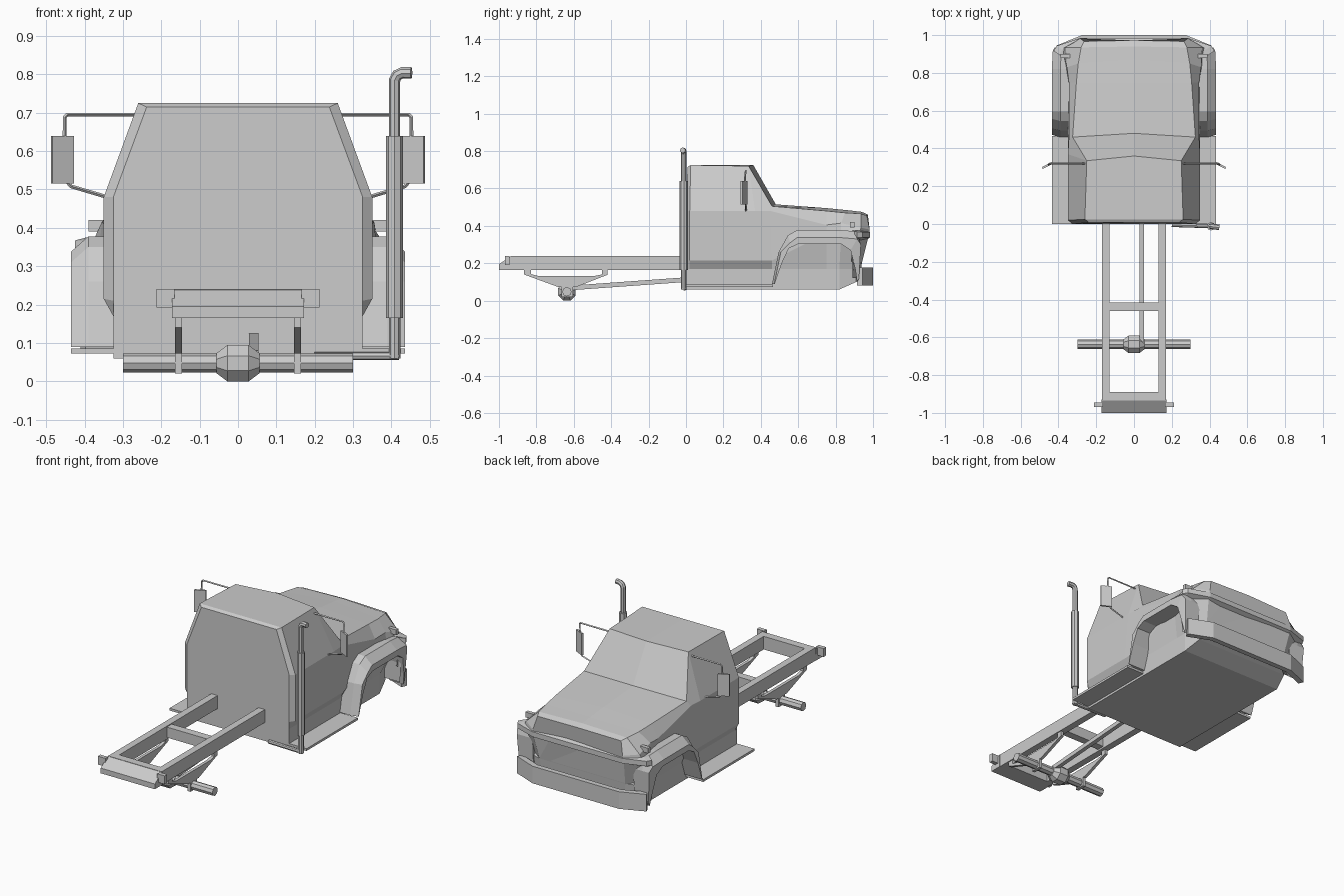
import bpy
import bmesh
from mathutils import Vector

if "Cube" in bpy.data.objects:
    bpy.data.objects.remove(bpy.data.objects["Cube"])

GREY = (0.6, 0.6, 0.6, 1)
grey = bpy.data.materials.new("light grey")
grey.use_nodes = True
grey.diffuse_color = GREY
grey.node_tree.nodes["Principled BSDF"].inputs["Base Color"].default_value = GREY


def finish(name, bm):
    bmesh.ops.recalc_face_normals(bm, faces=bm.faces)
    mesh = bpy.data.meshes.new(name)
    bm.to_mesh(mesh)
    bm.free()
    mesh.materials.append(grey)
    obj = bpy.data.objects.new(name, mesh)
    bpy.context.collection.objects.link(obj)
    return obj


def skin(rings):
    """Join equal rings of points with quads and cap both ends."""
    bm = bmesh.new()
    rows = [[bm.verts.new(p) for p in ring] for ring in rings]
    n = len(rows[0])
    for a, b in zip(rows, rows[1:]):
        for i in range(n):
            j = (i + 1) % n
            bm.faces.new((a[i], a[j], b[j], b[i]))
    bm.faces.new(rows[0])
    bm.faces.new(rows[-1])
    return bm


def mirrored(half):
    return half + [(-x, y, z) for x, y, z in reversed(half) if abs(x) > 1e-5]


def box(name, x, y, z):
    ring = [(x[0], y[0]), (x[1], y[0]), (x[1], y[1]), (x[0], y[1])]
    return finish(name, skin([[(a, b, c) for a, b in ring] for c in z]))


def side_prism(name, outline, x0, x1):
    """Extrude a (y, z) outline along x."""
    return finish(name, skin([[(x, y, z) for y, z in outline] for x in (x0, x1)]))


def tube(name, points, radius, detail=2):
    curve = bpy.data.curves.new(name, "CURVE")
    curve.dimensions = "3D"
    curve.bevel_depth = radius
    curve.bevel_resolution = detail
    curve.use_fill_caps = True
    line = curve.splines.new("POLY")
    line.points.add(len(points) - 1)
    for p, co in zip(line.points, points):
        p.co = (*co, 1)
    temp = bpy.data.objects.new(name + "_path", curve)
    bpy.context.collection.objects.link(temp)
    bpy.context.view_layer.update()
    ev = temp.evaluated_get(bpy.context.evaluated_depsgraph_get())
    bm = bmesh.new()
    bm.from_mesh(bpy.data.meshes.new_from_object(ev))
    for f in bm.faces:
        f.smooth = False
    bpy.data.objects.remove(temp)
    return finish(name, bm)


# Cab and hood, lofted from back to nose
def cab_ring(low_y, low_x, low_z, sill, waist, shoulder, edge, crown):
    half = [(low_x, low_y, low_z), sill, waist, shoulder, edge, (0, *crown)]
    return mirrored(half)


finish("cab_and_hood", skin([
    cab_ring(0, .325, .06, (.325, 0, .17), (.325, 0, .21), (.325, 0, .48), (.238, .008, .715), (.008, .715)),
    cab_ring(.02, .325, .06, (.325, .02, .17), (.35, .02, .215), (.35, .02, .48), (.26, .025, .725), (.025, .725)),
    cab_ring(.34, .325, .06, (.325, .34, .17), (.35, .34, .215), (.35, .37, .48), (.25, .335, .72), (.36, .725)),
    cab_ring(.46, .325, .06, (.325, .46, .17), (.35, .46, .215), (.345, .45, .48), (.325, .46, .505), (.48, .515)),
    cab_ring(.75, .325, .06, (.325, .75, .17), (.345, .75, .36), (.345, .75, .405), (.305, .75, .48), (.75, .495)),
    cab_ring(.82, .325, .06, (.325, .82, .17), (.36, .83, .36), (.355, .83, .415), (.295, .85, .47), (.87, .483)),
    cab_ring(.91, .30, .10, (.30, .91, .17), (.38, .93, .36), (.36, .935, .39), (.28, .935, .465), (.94, .475)),
    cab_ring(.93, .27, .11, (.27, .935, .18), (.29, .98, .36), (.285, .982, .38), (.265, .967, .455), (.972, .46)),
]))

# Nose below the hood, with a protruding lip and recessed headlights
def nose_ring(z, back, shrink):
    plan = [(.40, .90), (.425, .915), (.41, .943), (.285, .985)]
    return mirrored([(x - shrink, max(y - back, .89), z) for x, y in plan])


nose = skin([nose_ring(.12, .055, .02), nose_ring(.20, .045, .015), nose_ring(.325, .024, .01),
             nose_ring(.338, 0, 0), nose_ring(.367, 0, 0), nose_ring(.375, .02, .03)])
nose.normal_update()
bmesh.ops.recalc_face_normals(nose, faces=nose.faces)
lamps = []
for f in nose.faces:
    c = f.calc_center_median()
    if .2 < c.z < .32 and abs(c.x) > .28 and f.normal.y > .6:
        lamps.append(f)
bmesh.ops.inset_individual(nose, faces=lamps, thickness=.012, depth=-.015)
finish("nose", nose)

# Front bumper wrapping the corners
outer = [(.41, .945), (.275, 1.0), (-.275, 1.0), (-.41, .945)]
inner = [(x * .97, y - .03) for x, y in reversed(outer)]
finish("front_bumper", skin([[(x, y, z) for x, y in outer + inner] for z in (.08, .178)]))

# Wheel arches: outer edge and inner edge points in (y, z), plus outer x
arch = [((.46, .09), (.475, .09), .435), ((.495, .26), (.512, .20), .435),
        ((.545, .35), (.55, .28), .435), ((.595, .378), (.60, .303), .435),
        ((.82, .378), (.83, .303), .435), ((.915, .37), (.88, .27), .43),
        ((.935, .30), (.905, .17), .42), ((.925, .12), (.915, .10), .41)]
spring = [(-.865, .168), (-.865, .14), (-.79, .112), (-.68, .072), (-.59, .072), (-.48, .115),
          (-.42, .138), (-.42, .168), (-.45, .168), (-.45, .14), (-.49, .132), (-.79, .132),
          (-.83, .142), (-.83, .168)]

for side, s in (("left", 1), ("right", -1)):
    rings = []
    for i, ((yo, zo), (yi, zi), w) in enumerate(arch):
        drop = .04 if 1 < i < 6 else 0
        push = .012 if i < 3 else 0
        rings.append([(s * .32, yo, zo), (s * (w - .045), yo, zo),
                      (s * w, yo + push, max(zo - drop, zi)), (s * w, yi, zi), (s * .32, yi, zi)])
    finish(side + "_fender", skin(rings))

    # Running board and marker lamp
    box(side + "_step", (s * .24, s * .435), (0, .465), (.073, .086))
    box(side + "_marker_lamp", (s * .34, s * .39), (.878, .9), (.39, .42))

    # Mirror with its two arms
    plate = [(.432, .33), (.487, .302), (.483, .292), (.428, .32)]
    finish(side + "_mirror", skin([[(s * x, y, z) for x, y in plate] for z in (.515, .64)]))
    tube(side + "_mirror_upper_arm", [(s * .25, .32, .695), (s * .445, .32, .695),
                                      (s * .452, .318, .688), (s * .452, .314, .63)], .005, 0)
    tube(side + "_mirror_lower_arm", [(s * .445, .318, .52), (s * .435, .32, .508), (s * .34, .32, .48)], .005, 0)

    # Frame rail, tail lamp, leaf spring and axle clamp
    box(side + "_frame_rail", (s * .13, s * .17), (-.935, .05), (.165, .24))
    box(side + "_tail_lamp", (s * .165, s * .212), (-.968, -.945), (.192, .24))
    side_prism(side + "_leaf_spring", spring, s * .146, s * .164)
    box(side + "_axle_clamp", (s * .146, s * .164), (-.665, -.605), (.02, .085))

# Frame cross members and sloped rear bar
box("middle_cross_member", (-.13, .13), (-.46, -.415), (.175, .235))
box("rear_cross_member", (-.13, .13), (-.935, -.89), (.165, .24))
side_prism("rear_bar", [(-.93, .165), (-1, .165), (-1, .195), (-.932, .24)], -.172, .172)

# Rear axle with a stepped housing, and the drive shaft
tube("rear_axle", [(-.3, -.637, .048), (.3, -.637, .048)], .025)


def octagon(x, r):
    k = r * .414
    flat = [(r, k), (k, r), (-k, r), (-r, k), (-r, -k), (-k, -r), (k, -r), (r, -k)]
    return [(x, -.637 + a, .047 + b) for a, b in flat]


finish("axle_housing", skin([octagon(x, r) for x, r in
                             ((-.056, .026), (-.028, .047), (.028, .047), (.056, .026))]))
side_prism("drive_shaft", [(-.63, .055), (-.63, .08), (.03, .127), (.03, .102)], .029, .053)

# Exhaust stack
tube("exhaust_muffler", [(.408, -.012, .165), (.408, -.012, .64)], .022)
tube("exhaust_pipe", [(.408, -.012, .06), (.408, -.012, .785), (.415, -.013, .798),
                      (.428, -.014, .804), (.452, -.018, .804)], .015)
tube("exhaust_feed", [(.2, -.005, .066), (.42, -.012, .066)], .011)
